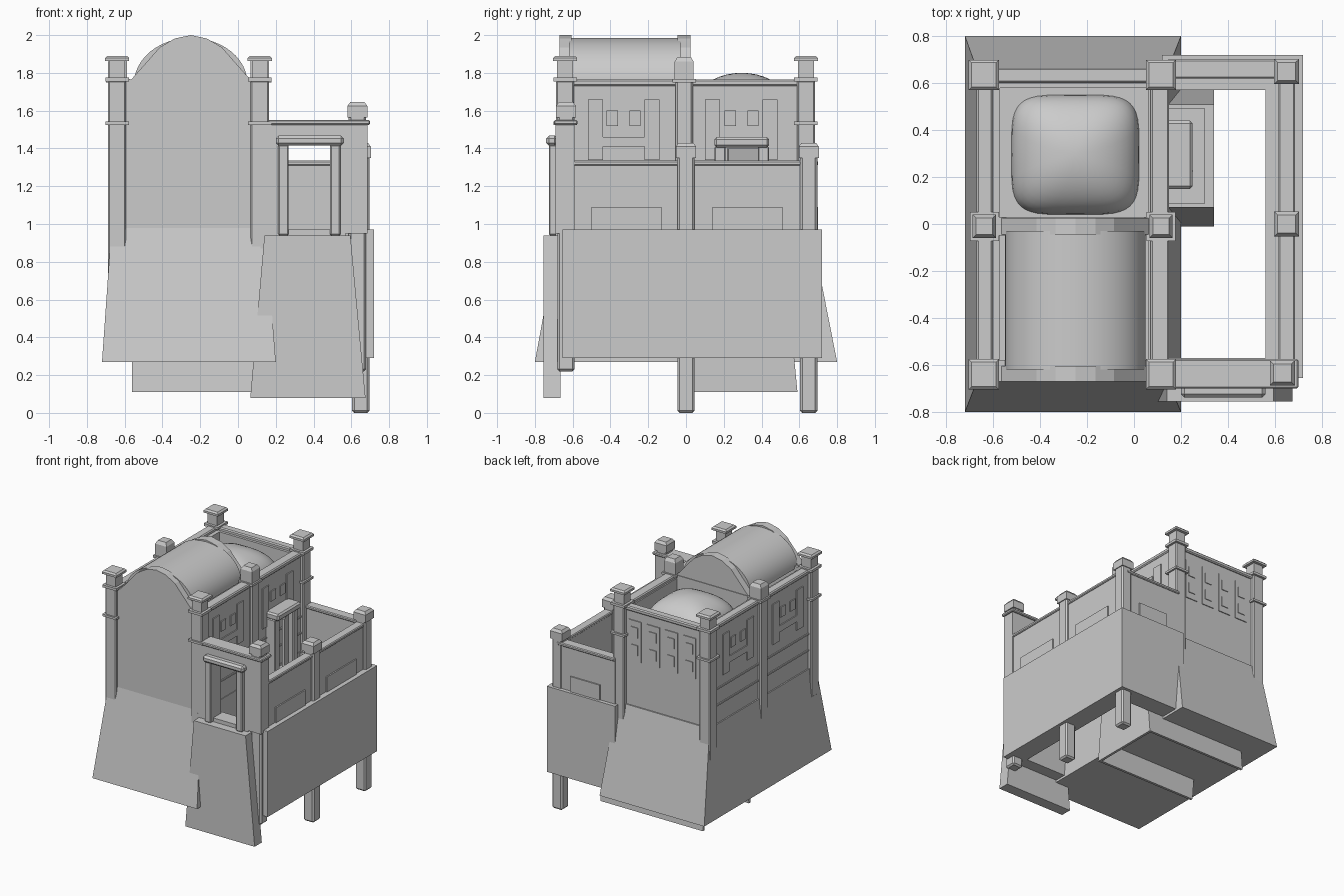
import bpy, bmesh, math
from mathutils import Vector

if "Cube" in bpy.data.objects:
    bpy.data.objects.remove(bpy.data.objects["Cube"])


def make(name, verts, faces):
    me = bpy.data.meshes.new(name)
    me.from_pydata(verts, [], faces)
    bm = bmesh.new()
    bm.from_mesh(me)
    bmesh.ops.recalc_face_normals(bm, faces=bm.faces)
    bm.to_mesh(me)
    bm.free()
    ob = bpy.data.objects.new(name, me)
    bpy.context.collection.objects.link(ob)
    return ob


def loft(name, lo, hi, z0, z1):
    """Box whose bottom and top rectangles (x0, x1, y0, y1) may differ."""
    v = []
    for (a, b, c, d), z in ((lo, z0), (hi, z1)):
        v += [(a, c, z), (b, c, z), (b, d, z), (a, d, z)]
    f = [(0, 3, 2, 1), (4, 5, 6, 7)] + [(i, (i + 1) % 4, (i + 1) % 4 + 4, i + 4) for i in range(4)]
    return make(name, v, f)


def box(name, x0, x1, y0, y1, z0, z1, bevel=0):
    ob = loft(name, (x0, x1, y0, y1), (x0, x1, y0, y1), z0, z1)
    if bevel:
        m = ob.modifiers.new("bevel", 'BEVEL')
        m.width = bevel
        m.segments = 1
    return ob


def sq(cx, cy, h):
    return (cx - h, cx + h, cy - h, cy + h)


def block(name, cx, cy, h, z0, z1, bevel=0):
    return box(name, *sq(cx, cy, h), z0, z1, bevel)


def prism(name, pts, y0, y1):
    """Profile in x and z pushed along y."""
    n = len(pts)
    v = [(x, y, z) for y in (y0, y1) for x, z in pts]
    f = [tuple(range(n)), tuple(range(n, 2 * n))]
    f += [(i, (i + 1) % n, (i + 1) % n + n, i + n) for i in range(n)]
    return make(name, v, f)


# Flared base and main body walls
loft("flared_base", (-0.72, 0.2, -0.8, 0.8), (-0.67, 0.145, -0.67, 0.66), 0.27, 0.98)
box("left_wall", -0.66, -0.57, -0.66, 0.65, 0.9, 1.74)
box("right_wall", 0.06, 0.14, -0.66, 0.65, 0.9, 1.74)
box("front_wall", -0.6, 0.1, -0.67, -0.58, 0.9, 1.765)
box("back_wall", -0.6, 0.1, 0.58, 0.65, 0.9, 1.74)
box("middle_wall", -0.6, 0.1, -0.05, 0.03, 0.9, 1.765)
box("rear_floor", -0.6, 0.1, 0.0, 0.62, 1.58, 1.62)
for n, a, b in (("left", -0.67, -0.6), ("right", 0.07, 0.15)):
    box(n + "_rim", a, b, -0.64, 0.64, 1.73, 1.765, 0.008)
box("back_rim", -0.62, 0.1, 0.6, 0.665, 1.73, 1.765, 0.008)

# Rows of raised trim on the side and back walls
for n, a, b in (("left", -0.668, -0.65), ("right", 0.13, 0.148)):
    for z in (1.12, 1.25):
        box(n + "_band", a, b, -0.6, 0.6, z, z + 0.012)
    for y in (-0.48, -0.18, 0.14, 0.445):
        box(n + "_trim", a, b, y - 0.04, y + 0.04, 1.34, 1.66)
    for y in (-0.33, 0.295):
        box(n + "_crossbar", a, b, y - 0.12, y + 0.12, 1.41, 1.46)
        for s in (-0.06, 0.06):
            box(n + "_pane", a, b, y + s - 0.03, y + s + 0.03, 1.52, 1.6)
for x in (-0.49, -0.33, -0.17, -0.01):
    box("back_trim", x - 0.055, x + 0.055, 0.64, 0.657, 1.34, 1.66)
    for z in (1.43, 1.57):
        box("back_pane", x - 0.03, x + 0.03, 0.65, 0.663, z - 0.04, z + 0.04)

# Barrel roof with raised end arches
half = [(0.315, 1.765), (0.235, 1.855), (0.165, 1.935), (0.085, 1.982), (0.0, 2.0)]
arch = half + [(-x, z) for x, z in half[-2::-1]]


def roof(name, inset, y0, y1):
    pts = []
    for x, z in arch:
        d = Vector((x, z - 1.70))
        d -= d.normalized() * inset
        pts.append((-0.25 + d.x, max(1.74, 1.70 + d.y)))
    return prism(name, pts, y0, y1)


R = 0.3
curve = [(-0.25 + R * math.cos(math.pi * i / 24), 1.745 + 0.24 * math.sin(math.pi * i / 24)) for i in range(25)]
barrel = prism("barrel_roof", curve, -0.62, -0.03)
roof("front_arch", 0.0, -0.67, -0.605)
roof("rear_arch", 0.0, -0.045, 0.025)

# Soft domed roof in the rear bay
N, rings = 40, 10
verts, faces = [(-0.25, 0.295, 1.8)], []
for r in range(1, rings + 1):
    t = math.pi / 2 * r / rings
    for i in range(N):
        a = 2 * math.pi * i / N
        c, s = math.cos(a), math.sin(a)
        e = 2 / (2 + 2.5 * r / rings)
        verts.append((-0.25 + 0.272 * math.sin(t) * math.copysign(abs(c) ** e, c),
                      0.295 + 0.255 * math.sin(t) * math.copysign(abs(s) ** e, s),
                      1.62 + 0.18 * math.cos(t)))
for i in range(N):
    j = (i + 1) % N
    faces.append((0, 1 + i, 1 + j))
    for r in range(rings - 1):
        p = 1 + r * N
        faces.append((p + i, p + N + i, p + N + j, p + j))
dome = make("domed_roof", verts, faces)

# Corner pillars with two collars and a flat cap
for x, b in ((-0.64, 0.75), (0.115, 0.72)):
    for y in (-0.64, 0.635):
        block("corner_pillar", x, y, 0.048, b - 0.1 if y > 0 else b, 1.76, 0.008)
        block("pillar_neck", x, y, 0.042, 1.75, 1.87)
        block("lower_collar", x, y, 0.062, 1.525, 1.542)
        block("upper_collar", x, y, 0.062, 1.755, 1.775)
        block("pillar_cap", x, y, 0.064, 1.862, 1.878)
        loft("pillar_cap_top", sq(x, y, 0.064), sq(x, y, 0.052), 1.878, 1.89)
# Middle pillars
for x in (-0.637, 0.115):
    block("middle_pillar", x, -0.01, 0.046, 0.72, 1.77, 0.01)
    block("middle_collar", x, -0.01, 0.062, 1.75, 1.768)
    block("middle_head", x, -0.01, 0.05, 1.765, 1.86)
    loft("middle_cap", sq(x, -0.01, 0.05), sq(x, -0.01, 0.035), 1.86, 1.885)

# Side yard: outer skirts, parapets and posts
box("yard_right_skirt", 0.56, 0.72, -0.655, 0.72, 0.29, 0.97)
box("yard_back_skirt", 0.12, 0.57, 0.57, 0.72, 0.29, 0.97)
box("yard_front_skirt", 0.12, 0.57, -0.69, -0.57, 0.29, 0.97)
box("yard_right_wall", 0.62, 0.675, -0.62, 0.66, 0.95, 1.315)
box("yard_back_wall", 0.14, 0.65, 0.63, 0.69, 0.95, 1.315)
box("yard_right_rail", 0.615, 0.685, -0.62, 0.66, 1.31, 1.335, 0.006)
box("yard_back_rail", 0.14, 0.65, 0.62, 0.7, 1.31, 1.335, 0.006)
for y in (-0.315, 0.325):
    box("yard_panel", 0.67, 0.685, y - 0.185, y + 0.185, 0.96, 1.09)
box("yard_back_panel", 0.27, 0.53, 0.685, 0.7, 0.96, 1.09)
for x, y, b, t in ((0.65, 0.0, 0.0, 1.43), (0.65, 0.65, 0.0, 1.43), (0.632, -0.635, 0.22, 1.645)):
    block("yard_post", x, y, 0.046, b, t - 0.06, 0.012)
    block("yard_post_head", x, y, 0.053, t - 0.08, t - 0.02)
    loft("yard_post_cap", sq(x, y, 0.053), sq(x, y, 0.038), t - 0.02, t)

# Front gateway
box("gate_left_jamb", 0.13, 0.265, -0.69, -0.59, 0.95, 1.53)
box("gate_right_jamb", 0.49, 0.685, -0.69, -0.59, 0.95, 1.53)
box("gate_header", 0.26, 0.5, -0.69, -0.59, 1.42, 1.53)
box("gate_rail", 0.16, 0.7, -0.7, -0.575, 1.525, 1.55, 0.006)
for x in (0.24, 0.515):
    box("gate_frame_post", x - 0.027, x + 0.027, -0.725, -0.68, 0.94, 1.42, 0.006)
box("gate_lintel", 0.2, 0.56, -0.74, -0.68, 1.415, 1.468, 0.015)
prism("gate_ramp", [(0.065, 0.08), (0.675, 0.08), (0.595, 0.94), (0.14, 0.94)], -0.755, -0.665)

# Side doorway on a hollow flared plinth
o = [(-0.01, 0.11), (0.59, 0.11), (0.51, 0.95), (0.07, 0.95)]
i = [(0.49, 0.93), (0.57, 0.11), (0.01, 0.11), (0.09, 0.93)]


def plinth(name, prof, x0, x1):
    ob = prism(name, prof, x0, x1)
    for v in ob.data.vertices:
        v.co = (v.co.y, v.co.x, v.co.z)
    ob.data.flip_normals()
    return ob


plinth("plinth_front", [o[0], i[2], i[3], o[3]], -0.56, 0.34)
plinth("plinth_back", [o[1], o[2], i[0], i[1]], -0.56, 0.34)
plinth("plinth_end", o, 0.32, 0.34)
box("plinth_top", 0.1, 0.34, 0.07, 0.51, 0.93, 0.95)
box("door_step", 0.13, 0.3, 0.085, 0.495, 0.95, 0.965)
for y in (0.18, 0.41):
    box("door_frame_post", 0.13, 0.22, y - 0.03, y + 0.03, 0.95, 1.41, 0.006)
box("door_lintel", 0.13, 0.25, 0.15, 0.44, 1.405, 1.46, 0.012)
leaf = box("door_leaf", -0.01, 0.01, -0.105, 0.105, 0.965, 1.4)
leaf.location = (0.197, 0.315, 0)
leaf.rotation_euler.z = math.radians(26)

# Smooth only the two curved roofs
for ob in (barrel, dome):
    bpy.ops.object.select_all(action='DESELECT')
    ob.select_set(True)
    bpy.context.view_layer.objects.active = ob
    bpy.ops.object.shade_smooth_by_angle(angle=math.radians(35))
